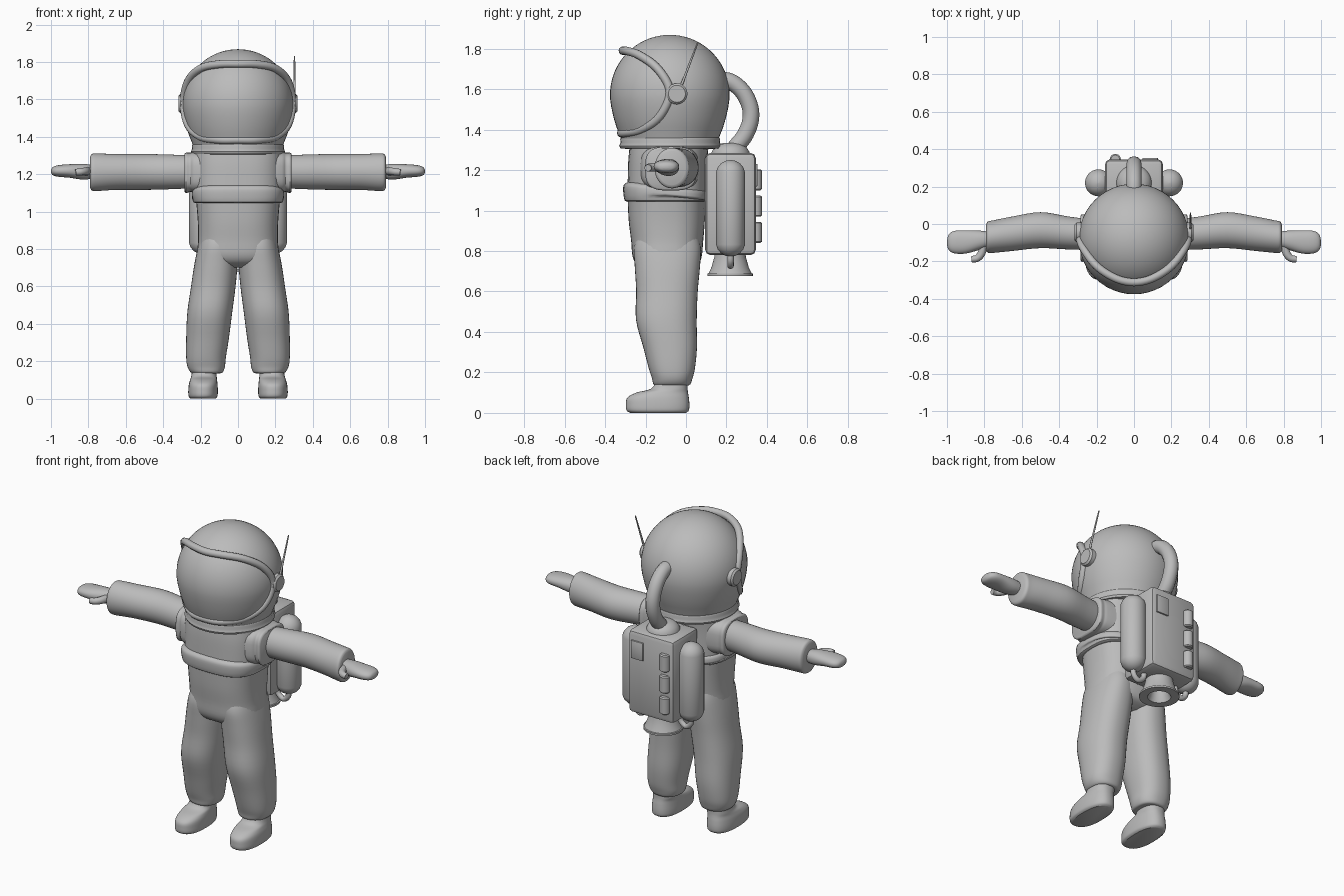
import bpy, bmesh, math
from mathutils import Matrix, Vector

grey = bpy.data.materials.new("suit grey")
grey.diffuse_color = (0.5, 0.5, 0.5, 1)


def spline(pts, n=5, closed=False):
    """Smooth path through tuples of any length."""
    out, m = [], len(pts)
    for i in range(m if closed else m - 1):
        if closed:
            p = [pts[(i + k) % m] for k in (-1, 0, 1, 2)]
        else:
            p = [pts[min(max(i + k, 0), m - 1)] for k in (-1, 0, 1, 2)]
        for j in range(n):
            t = j / n
            out.append(tuple(0.5 * (2 * b + (c - a) * t + (2 * a - 5 * b + 4 * c - d) * t * t
                                    + (3 * b - a - 3 * c + d) * t ** 3) for a, b, c, d in zip(*p)))
    return out if closed else out + [tuple(pts[-1])]


def dress(ob, mirror=False, angle=35):
    ob.data.materials.clear()
    ob.data.materials.append(grey)
    bpy.ops.object.select_all(action='DESELECT')
    ob.select_set(True)
    bpy.context.view_layer.objects.active = ob
    bpy.ops.object.shade_smooth_by_angle(angle=math.radians(angle))
    if mirror:
        ob.modifiers.new("mirror", 'MIRROR').use_mirror_merge = False
    return ob


def finish(bm, name, mirror=False, angle=35):
    bmesh.ops.recalc_face_normals(bm, faces=bm.faces)
    me = bpy.data.meshes.new(name)
    bm.to_mesh(me)
    bm.free()
    ob = bpy.data.objects.new(name, me)
    bpy.context.collection.objects.link(ob)
    return dress(ob, mirror, angle)


def loft(name, secs, axis='z', power=2.0, mirror=False, n=4, sides=40, angle=35):
    """Superellipse sections: (position, centre a, centre b, radius a, radius b)."""
    bm, rings = bmesh.new(), []
    for pos, ca, cb, ra, rb in (spline(secs, n) if n > 1 else secs):
        ring = []
        for k in range(sides):
            t = 2 * math.pi * k / sides
            c, s = math.cos(t), math.sin(t)
            a = ca + ra * math.copysign(abs(c) ** (2 / power), c)
            b = cb + rb * math.copysign(abs(s) ** (2 / power), s)
            ring.append(bm.verts.new((a, b, pos) if axis == 'z' else (pos, a, b)))
        rings.append(ring)
    for r, q in zip(rings, rings[1:]):
        for k in range(sides):
            bm.faces.new((r[k], r[(k + 1) % sides], q[(k + 1) % sides], q[k]))
    bm.faces.new(rings[0])
    bm.faces.new(rings[-1])
    return finish(bm, name, mirror, angle)


def lathe(name, prof, x=0, y=0, mirror=False, sides=48):
    """Turned part about a vertical axis, profile of (radius, z)."""
    return loft(name, [(z, x, y, r, r) for r, z in prof], n=1, mirror=mirror, sides=sides)


def tube(name, pts, radius, closed=False, mirror=False, taper=None):
    cu = bpy.data.curves.new(name, 'CURVE')
    cu.dimensions, cu.bevel_depth, cu.bevel_resolution, cu.use_fill_caps = '3D', radius, 4, True
    path = spline(pts, 6, closed)
    sp = cu.splines.new('POLY')
    sp.points.add(len(path) - 1)
    for i, (p, q) in enumerate(zip(sp.points, path)):
        p.co = (*q, 1)
        p.radius = 1 if taper is None else 1 + (taper - 1) * i / (len(path) - 1)
    sp.use_cyclic_u = closed
    ob = bpy.data.objects.new(name, cu)
    bpy.context.collection.objects.link(ob)
    bpy.ops.object.select_all(action='DESELECT')
    ob.select_set(True)
    bpy.context.view_layer.objects.active = ob
    bpy.ops.object.convert(target='MESH')
    return dress(bpy.context.object, mirror, 50)


def box(name, lo, hi, bevel):
    bm = bmesh.new()
    lo, hi = Vector(lo), Vector(hi)
    bmesh.ops.create_cube(bm, size=1, matrix=Matrix.Translation((lo + hi) / 2) @ Matrix.Diagonal((*(hi - lo), 1)))
    bmesh.ops.bevel(bm, geom=bm.edges[:], offset=bevel, segments=2, profile=0.5, affect='EDGES')
    return finish(bm, name)


# Helmet: dome that narrows to the neck, collar below
dome = [(0.295 * math.sin(math.radians(a)) + 0.0005, 1.573 + 0.295 * math.cos(math.radians(a)))
        for a in range(0, 96, 5)]
lathe("helmet", dome + [(0.289, 1.51), (0.278, 1.46), (0.263, 1.41), (0.245, 1.365), (0.236, 1.33)], y=-0.08)
lathe("collar", [(0.22, 1.305), (0.247, 1.308), (0.252, 1.32), (0.245, 1.337), (0.247, 1.35),
                 (0.243, 1.36), (0.225, 1.362)], y=-0.078)

# Visor rim
half = [(0.10, -0.290, 1.788), (0.20, -0.225, 1.765), (0.268, -0.135, 1.695), (0.29, -0.08, 1.585),
        (0.268, -0.13, 1.465), (0.20, -0.22, 1.40), (0.10, -0.30, 1.383)]
tube("visor_rim", [(0, -0.312, 1.79)] + half + [(0, -0.32, 1.383)]
     + [(-x, y, z) for x, y, z in reversed(half)], 0.021, closed=True)

# Ear discs and antenna
loft("ear_disc", [(0.26, -0.045, 1.577, 0.052, 0.052), (0.307, -0.045, 1.577, 0.052, 0.052),
                  (0.317, -0.045, 1.577, 0.042, 0.042)], 'x', mirror=True, n=1)
tube("antenna", [(0.302, -0.03, 1.60), (0.302, 0.058, 1.83)], 0.007, taper=0.5)

# Torso, vest and waist band
loft("chest", [(1.06, 0, -0.095, 0.235, 0.195), (1.15, 0, -0.093, 0.238, 0.195),
               (1.25, 0, -0.09, 0.238, 0.195), (1.32, 0, -0.083, 0.235, 0.195)], power=2.7)
band = loft("vest_band", [(1.045, 0, -0.10, 0.215, 0.185), (1.05, 0, -0.10, 0.238, 0.203),
                          (1.09, 0, -0.102, 0.246, 0.208), (1.125, 0, -0.102, 0.244, 0.206),
                          (1.14, 0, -0.10, 0.225, 0.19)], power=2.9, n=3)
for v in band.data.vertices:  # top edge drops toward the back
    if v.co.z > 1.08:
        v.co.z -= 0.1 * max(0, v.co.y + 0.28)
loft("shoulder_ring", [(0.16, -0.085, 1.21, 0.15, 0.115), (0.235, -0.08, 1.21, 0.135, 0.108),
                       (0.255, -0.075, 1.21, 0.125, 0.105), (0.278, -0.075, 1.207, 0.127, 0.108),
                       (0.287, -0.075, 1.207, 0.118, 0.10)], 'x', power=3.2, mirror=True, n=3)

# Trousers
loft("hips", [(0.70, 0, -0.09, 0.10, 0.09), (0.725, 0, -0.09, 0.19, 0.145), (0.77, 0, -0.093, 0.217, 0.17),
              (0.85, 0, -0.093, 0.213, 0.178), (0.95, 0, -0.095, 0.215, 0.188),
              (1.07, 0, -0.096, 0.225, 0.193)], power=2.5)
loft("leg", [(0.135, 0.165, -0.07, 0.065, 0.07), (0.14, 0.167, -0.07, 0.085, 0.09),
             (0.17, 0.17, -0.068, 0.10, 0.10), (0.22, 0.171, -0.07, 0.106, 0.114),
             (0.32, 0.163, -0.078, 0.114, 0.132), (0.46, 0.151, -0.097, 0.12, 0.15),
             (0.60, 0.132, -0.094, 0.119, 0.152), (0.72, 0.118, -0.092, 0.115, 0.161),
             (0.82, 0.108, -0.092, 0.104, 0.165), (0.9, 0.1, -0.09, 0.09, 0.14)], power=2.3, mirror=True)

# Boots
loft("boot", [(0.0, 0.187, -0.138, 0.066, 0.138), (0.012, 0.187, -0.14, 0.077, 0.154),
              (0.04, 0.187, -0.14, 0.079, 0.157), (0.075, 0.186, -0.138, 0.077, 0.152),
              (0.10, 0.184, -0.118, 0.072, 0.128), (0.12, 0.182, -0.082, 0.068, 0.09),
              (0.16, 0.18, -0.07, 0.064, 0.078)], power=2.4, mirror=True)

# Sleeves and mittens
loft("sleeve", [(0.20, -0.06, 1.213, 0.08, 0.086), (0.35, -0.048, 1.212, 0.088, 0.092),
                (0.50, -0.033, 1.212, 0.096, 0.096), (0.65, -0.052, 1.212, 0.092, 0.096),
                (0.75, -0.067, 1.21, 0.087, 0.10), (0.78, -0.07, 1.21, 0.084, 0.098),
                (0.79, -0.072, 1.21, 0.07, 0.084)], 'x', mirror=True)
loft("mitten", [(0.77, -0.08, 1.213, 0.038, 0.036), (0.83, -0.087, 1.213, 0.052, 0.042),
                (0.90, -0.096, 1.217, 0.062, 0.036), (0.96, -0.097, 1.217, 0.06, 0.031),
                (0.99, -0.098, 1.216, 0.042, 0.022), (0.9995, -0.10, 1.215, 0.012, 0.007)],
     'x', power=2.2, mirror=True)
tube("thumb", [(0.80, -0.10, 1.215), (0.815, -0.155, 1.215), (0.838, -0.183, 1.213), (0.868, -0.188, 1.21)],
     0.023, mirror=True, taper=0.75)

# Backpack body, rear plate and canisters
box("backpack", (-0.155, 0.095, 0.78), (0.155, 0.345, 1.285), 0.026)
box("rear_plate", (0.045, 0.34, 1.12), (0.128, 0.354, 1.23), 0.004)
for i in range(3):
    z = 0.84 + i * 0.13
    lathe("canister_%d" % (i + 1), [(0.023, z), (0.03, z + 0.006), (0.03, z + 0.098), (0.023, z + 0.104)],
          -0.1, 0.345, sides=24)

# Side tanks with outlet pipes
caps = [(math.radians(a), 0.845 if a < 0 else 1.177) for a in (-89, -70, -50, -30, -10, 10, 30, 50, 70, 89)]
lathe("side_tank", [(0.073 * math.cos(a), z + 0.073 * math.sin(a)) for a, z in caps],
      0.19, 0.22, mirror=True, sides=32)
tube("outlet_pipe", [(0.19, 0.22, 0.79), (0.185, 0.22, 0.75), (0.155, 0.22, 0.727), (0.12, 0.22, 0.75),
                     (0.11, 0.22, 0.79)], 0.016, mirror=True)

# Thruster nozzle, hollow below
lathe("nozzle", [(0.075, 0.80), (0.078, 0.77), (0.092, 0.72), (0.106, 0.69), (0.112, 0.688), (0.112, 0.677),
                 (0.065, 0.677), (0.055, 0.70), (0.045, 0.74)], y=0.218)

# Air hose and its socket
lathe("hose_socket", [(0.095, 1.27), (0.093, 1.29), (0.08, 1.312), (0.058, 1.328), (0.03, 1.335)], y=0.22)
tube("air_hose", [(0, 0.15, 1.645), (0, 0.22, 1.637), (0, 0.282, 1.585), (0, 0.317, 1.51), (0, 0.318, 1.44),
                  (0, 0.29, 1.37), (0, 0.25, 1.32), (0, 0.225, 1.29)], 0.041)
